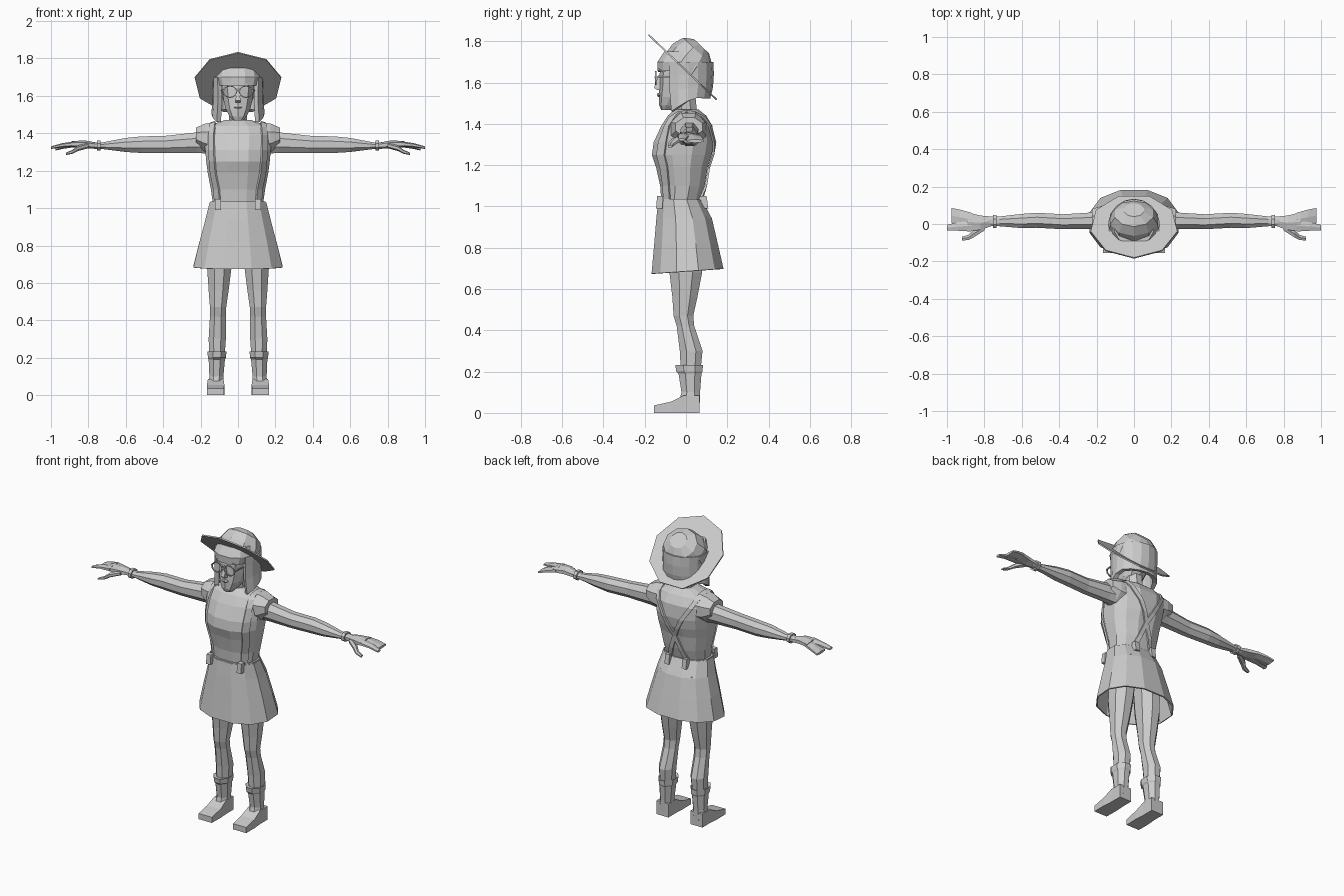
import bpy, math
from mathutils import Vector
from mathutils.bvhtree import BVHTree

grey = bpy.data.materials.new("plain_grey")
grey.diffuse_color = (0.6, 0.6, 0.6, 1)


def mesh(name, verts, faces, mirror=False, thick=0):
    me = bpy.data.meshes.new(name)
    me.from_pydata([tuple(v) for v in verts], [], faces)
    me.materials.append(grey)
    ob = bpy.data.objects.new(name, me)
    bpy.context.collection.objects.link(ob)
    if thick:
        mod = ob.modifiers.new("thickness", 'SOLIDIFY')
        mod.thickness, mod.offset = thick, 0
    if mirror:
        ob.modifiers.new("mirror", 'MIRROR')
    bpy.context.view_layer.objects.active = ob
    bpy.ops.object.mode_set(mode='EDIT')
    bpy.ops.mesh.select_all(action='SELECT')
    bpy.ops.mesh.normals_make_consistent(inside=False)
    bpy.ops.object.mode_set(mode='OBJECT')
    return ob


def skin(name, rings, closed=True, caps=True, **kw):
    """Join equal-length point rings into one surface."""
    n = len(rings[0])
    verts = [v for r in rings for v in r]
    faces = []
    for i in range(len(rings) - 1):
        for j in range(n if closed else n - 1):
            k = (j + 1) % n
            faces.append((i * n + j, i * n + k, (i + 1) * n + k, (i + 1) * n + j))
    if caps and closed:
        faces.append(tuple(range(n)))
        faces.append(tuple(range((len(rings) - 1) * n, len(rings) * n)))
    return mesh(name, verts, faces, **kw)


def loft(name, axis, n, rows, square=1.0, **kw):
    """Rows are (position, low, high, low, high) of each cross-section."""
    pts = [((j + 0.5) * 2 * math.pi / n) for j in range(n)]
    shape = [[math.copysign(abs(f(a)) ** square, f(a)) for a in pts] for f in (math.cos, math.sin)]
    shape = [[c / max(map(abs, s)) for c in s] for s in shape]
    rings = []
    for t, a0, a1, b0, b1 in rows:
        ring = []
        for u, v in zip(*shape):
            p = [(a0 + a1) / 2 + u * (a1 - a0) / 2, (b0 + b1) / 2 + v * (b1 - b0) / 2]
            p.insert(axis, t)
            ring.append(Vector(p))
        rings.append(ring)
    return skin(name, rings, **kw)


X, Y, Z = 0, 1, 2

# Torso, neck and skirt
torso = loft("torso", Z, 12, [
    (0.90, -.14, .14, -.10, .10), (1.03, -.135, .135, -.12, .07),
    (1.10, -.145, .145, -.125, .09), (1.19, -.162, .162, -.145, .105),
    (1.25, -.17, .17, -.165, .125), (1.31, -.175, .175, -.157, .135),
    (1.39, -.185, .185, -.12, .128), (1.44, -.165, .165, -.088, .098),
    (1.47, -.07, .07, -.055, .06)], square=.85)
loft("neck", Z, 8, [(1.43, -.06, .06, -.06, .06), (1.47, -.048, .048, -.05, .052),
                    (1.54, -.05, .05, -.06, .045)])
skirt = loft("skirt", Z, 12, [
    (1.03, -.148, .148, -.13, .075), (.94, -.17, .17, -.14, .122),
    (.82, -.202, .202, -.15, .15), (.685, -.235, .235, -.163, .178)],
    caps=False, thick=.008, square=.9)
for v in skirt.data.vertices:  # hem hangs lower in front
    if v.co.z < .7:
        v.co.z += .07 * v.co.y
loft("waistband", Z, 12, [(1.01, -.152, .152, -.134, .082), (1.035, -.147, .147, -.131, .077)],
     square=.9)

# Legs, boots and feet
loft("legs", Z, 8, [
    (.95, .012, .15, -.085, .10), (.68, .035, .165, -.08, .078), (.56, .05, .157, -.066, .055),
    (.47, .063, .15, -.06, .035), (.42, .065, .15, -.045, .04), (.30, .065, .157, -.03, .08),
    (.20, .072, .153, -.025, .07)], mirror=True)
loft("boots", Z, 8, [
    (.228, .068, .157, -.04, .075), (.232, .062, .163, -.052, .082), (.20, .064, .161, -.047, .08),
    (.19, .07, .157, -.036, .075), (.10, .078, .153, -.022, .068), (.03, .078, .16, -.04, .066)],
    mirror=True)
loft("feet", Y, 4, [
    (.066, .077, .161, 0, .085), (-.01, .077, .161, 0, .085),
    (-.07, .073, .166, 0, .055), (-.155, .075, .166, 0, .036)], mirror=True)

# Arms, sleeves and bracelets
loft("arms", X, 8, [
    (.13, -.03, .075, 1.29, 1.43), (.22, -.028, .062, 1.295, 1.405), (.38, -.028, .052, 1.295, 1.387),
    (.52, -.02, .06, 1.295, 1.383), (.60, -.022, .054, 1.30, 1.375), (.72, -.012, .04, 1.315, 1.352),
    (.78, -.012, .04, 1.318, 1.352)], mirror=True)
loft("sleeves", X, 8, [
    (.12, -.08, .10, 1.29, 1.46), (.175, -.07, .095, 1.30, 1.452), (.225, -.05, .08, 1.34, 1.43)],
    mirror=True)
loft("bracelets", X, 8, [
    (.735, -.022, .048, 1.308, 1.362), (.755, -.022, .048, 1.308, 1.362)], mirror=True)

# Hands: palm, fanned fingers, forefinger and thumb
loft("palms", X, 6, [
    (.765, -.012, .04, 1.317, 1.352), (.82, -.032, .045, 1.32, 1.362),
    (.89, -.038, .062, 1.325, 1.358)], mirror=True)
loft("fingers", X, 6, [
    (.87, -.01, .06, 1.326, 1.358), (.93, -.005, .077, 1.318, 1.342),
    (.975, .005, .085, 1.308, 1.325)], mirror=True)
loft("forefingers", X, 6, [
    (.87, -.04, .02, 1.327, 1.358), (.94, -.036, .01, 1.325, 1.347),
    (1.0, -.035, -.005, 1.316, 1.33)], mirror=True)
loft("thumbs", X, 6, [
    (.80, -.035, .0, 1.32, 1.35), (.855, -.07, -.03, 1.305, 1.335),
    (.885, -.086, -.058, 1.29, 1.312), (.92, -.088, -.068, 1.284, 1.296)], mirror=True)

# Suspenders laid over the torso surface, crossing at the back
tree = BVHTree.FromPolygons([v.co for v in torso.data.vertices],
                            [p.vertices for p in torso.data.polygons])
front = [(.11, 1.03), (.115, 1.1), (.133, 1.19), (.138, 1.25), (.142, 1.31), (.142, 1.39), (.138, 1.43)]
back = [(.13, 1.43), (.112, 1.39), (.062, 1.31), (.03, 1.25), (0, 1.19), (-.035, 1.1), (-.06, 1.03)]
rays = [(x, -1, z, Vector((0, 1, 0))) for x, z in front]
rays += [(.135, y, 2, Vector((0, 0, -1))) for y in (-.04, 0, .04)]
rays += [(x, 1, z, Vector((0, -1, 0))) for x, z in back]
rows = []
for x, y, z, d in rays:
    hits = [tree.ray_cast(Vector((x + s * .014, y, z)), d)[0] for s in (-1, 1)]
    if all(hits):
        rows.append([h - d * .007 for h in hits])
skin("suspenders", rows, closed=False, mirror=True, thick=.01)
loft("front_clips", Z, 4, [(.99, .092, .122, -.145, -.115), (1.05, .092, .122, -.14, -.11)], mirror=True)
loft("back_clips", Z, 4, [(.99, .045, .075, .075, .108), (1.05, .045, .075, .07, .1)], mirror=True)

# Head with nose, lips and brows
loft("head", Z, 10, [
    (1.468, -.026, .026, -.12, -.07), (1.49, -.045, .045, -.13, -.02), (1.53, -.066, .066, -.132, .04),
    (1.58, -.078, .078, -.13, .08), (1.64, -.085, .085, -.128, .09), (1.70, -.085, .085, -.12, .09)],
    square=.85)
loft("nose", Z, 4, [(1.565, -.014, .014, -.14, -.11), (1.575, -.014, .014, -.155, -.11),
                    (1.635, -.006, .006, -.134, -.11)])
loft("lips", Z, 6, [(1.53, -.01, .01, -.136, -.11), (1.54, -.022, .022, -.141, -.11),
                    (1.55, -.014, .014, -.137, -.11)])
loft("brows", X, 4, [(.018, -.136, -.12, 1.652, 1.66), (.045, -.135, -.115, 1.66, 1.668),
                     (.072, -.122, -.10, 1.652, 1.658)], mirror=True)

# Round glasses with bridge and side arms
rings = []
for k in range(12):
    a = 2 * math.pi * k / 12
    rings.append([Vector((.043 + r * math.cos(a), y, 1.622 + .85 * r * math.sin(a)))
                  for r, y in ((.033, -.151), (.039, -.151), (.039, -.143), (.033, -.143))])
skin("glasses_rims", rings + rings[:1], caps=False, mirror=True)
loft("glasses_bridge", X, 4, [(-.007, -.152, -.144, 1.622, 1.63), (.007, -.152, -.144, 1.622, 1.63)])
loft("glasses_arms", Y, 4, [(-.148, .078, .084, 1.624, 1.631), (-.03, .09, .096, 1.626, 1.633)],
     mirror=True)

# Hair: fringe band and long back and side locks
loft("fringe", Z, 12, [(1.655, -.105, .105, -.137, .08), (1.70, -.118, .118, -.139, .11),
                       (1.75, -.105, .105, -.105, .09)], square=.85)
rows = []
for z, rx, ry, drop in ((1.70, .125, .12, 0), (1.64, .122, .122, .005), (1.58, .123, .118, .03),
                        (1.525, .13, .105, .07)):
    row = []
    for k in range(13):
        a = math.radians(-38 + 256 * k / 12)
        low = max(0, -math.sin(a) + .3)
        row.append(Vector((rx * math.cos(a), ry * math.sin(a), z - drop * low)))
    rows.append(row)
skin("hair", rows, closed=False, thick=.026)

# Hat: crown and tilted nine-sided brim
tilt = math.radians(43.6)
across = Vector((0, math.cos(tilt), -math.sin(tilt)))
up = Vector((0, math.sin(tilt), math.cos(tilt)))


def hat_ring(rx, ry, h, n, start, shift=0):
    ring = []
    for k in range(n):
        a = start + 2 * math.pi * k / n
        ring.append(Vector((rx * math.cos(a), -.012, 1.67))
                    + across * (ry * math.sin(a) + shift) + up * h)
    return ring


skin("hat_brim", [hat_ring(.235, .235, h, 9, -math.pi / 2) for h in (-.004, .004)])
skin("hat_crown", [hat_ring(rx, ry, h, 10, math.pi / 10, s) for rx, ry, h, s in (
    (.138, .125, 0, .012), (.134, .122, .05, .003), (.108, .098, .105, -.005), (.055, .05, .137, -.01))])
